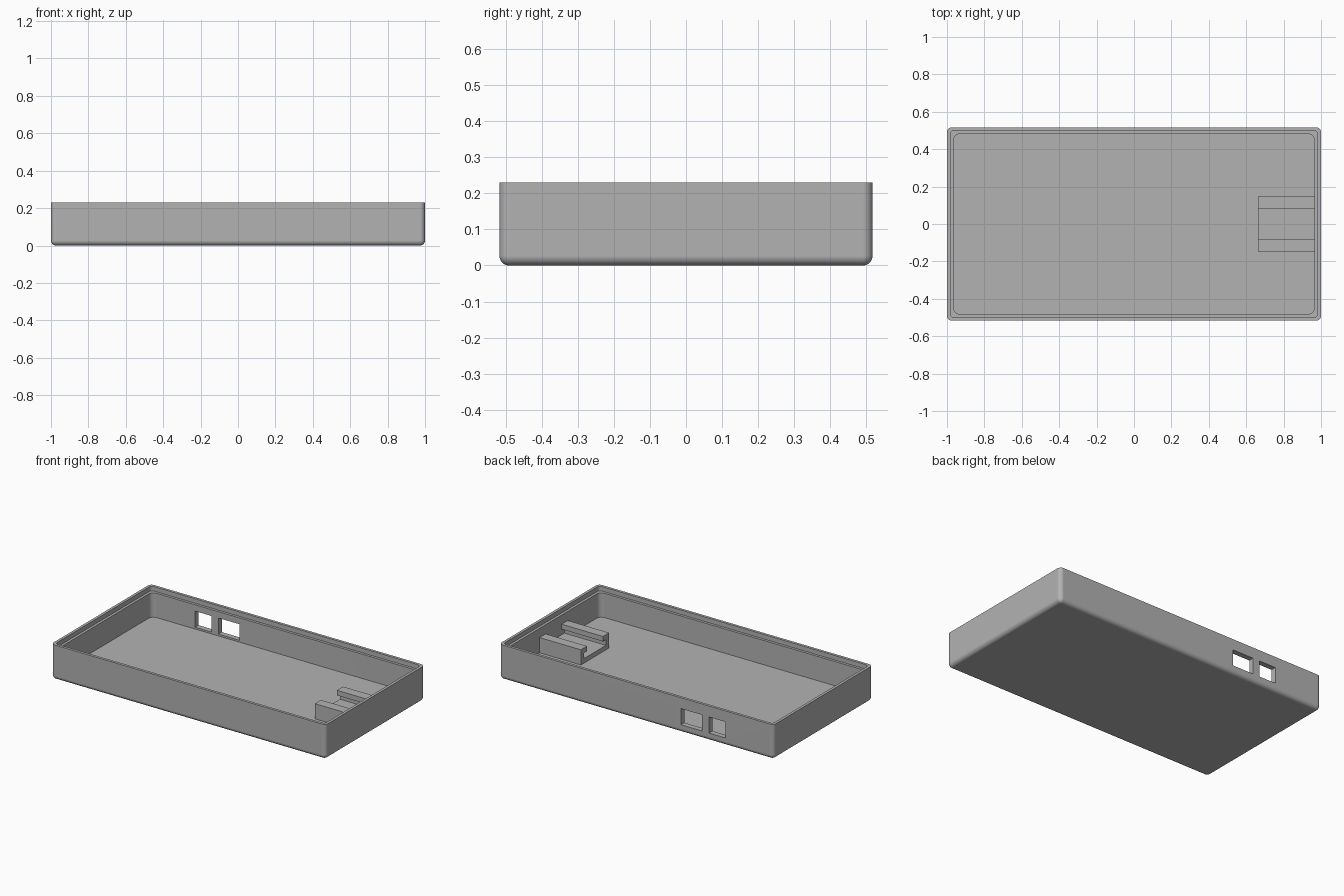
import bpy, bmesh, math

if "Cube" in bpy.data.objects:
    bpy.data.objects.remove(bpy.data.objects["Cube"], do_unlink=True)

HX, HY, H = 1.0, 0.517, 0.23       # outer half sizes and height
R, WALL, LIP = 0.027, 0.035, 0.018  # edge radius, wall and lip thickness
FLOOR, LEDGE = 0.04, 0.2
STEPS = 8

grey = bpy.data.materials.new("plain grey")
grey.use_nodes = True
colour = (0.45, 0.45, 0.45, 1)
grey.diffuse_color = colour
grey.node_tree.nodes["Principled BSDF"].inputs["Base Color"].default_value = colour


def make_object(name, bm):
    bmesh.ops.recalc_face_normals(bm, faces=bm.faces)
    mesh = bpy.data.meshes.new(name)
    bm.to_mesh(mesh)
    bm.free()
    mesh.materials.append(grey)
    obj = bpy.data.objects.new(name, mesh)
    bpy.context.collection.objects.link(obj)
    return obj


def rounded_ring(bm, inset, radius, z):
    """Rounded rectangle of vertices, inset from the outer outline."""
    ring = []
    for q, (sx, sy) in enumerate([(1, 1), (-1, 1), (-1, -1), (1, -1)]):
        cx, cy = sx * (HX - inset - radius), sy * (HY - inset - radius)
        for i in range(STEPS + 1):
            a = (q + i / STEPS) * math.pi / 2
            ring.append(bm.verts.new((cx + radius * math.cos(a), cy + radius * math.sin(a), z)))
    return ring


def box(name, x0, x1, y0, y1, z0, z1):
    bm = bmesh.new()
    bmesh.ops.create_cube(bm, size=1)
    for v in bm.verts:
        v.co = (x1 if v.co.x > 0 else x0, y1 if v.co.y > 0 else y0, z1 if v.co.z > 0 else z0)
    return make_object(name, bm)


# Case shell: rounded bottom edge, outer wall, lip, ledge, inner wall, floor
bm = bmesh.new()
rings = []
for i in range(STEPS + 1):
    a = i / STEPS * math.pi / 2
    inset = R * (1 - math.sin(a)) * 0.98
    rings.append(rounded_ring(bm, inset, R - inset, R * (1 - math.cos(a))))
for inset, radius, z in [(0, R, H), (LIP, 0.02, H), (LIP, 0.02, LEDGE),
                         (WALL, 0.035, LEDGE), (WALL, 0.035, FLOOR)]:
    rings.append(rounded_ring(bm, inset, radius, z))
for low, high in zip(rings, rings[1:]):
    n = len(low)
    for i in range(n):
        j = (i + 1) % n
        bm.faces.new((low[i], low[j], high[j], high[i]))
bm.faces.new(rings[0])
bm.faces.new(rings[-1])
shell = make_object("case_shell", bm)

# Port openings through the back wall
for name, x0, x1 in [("wide_port_cutter", -0.48, -0.325), ("narrow_port_cutter", -0.65, -0.53)]:
    cutter = box(name, x0, x1, HY - 0.1, HY + 0.1, 0.052, 0.158)
    cutter.hide_render = True
    cutter.hide_set(True)
    cutter.display_type = 'WIRE'
    cut = shell.modifiers.new(name, 'BOOLEAN')
    cut.operation = 'DIFFERENCE'
    cut.solver = 'EXACT'
    cut.object = cutter

# Apply the cuts so that smoothing acts on the final faces
bpy.ops.object.select_all(action='DESELECT')
shell.select_set(True)
bpy.context.view_layer.objects.active = shell
for name in [m.name for m in shell.modifiers]:
    bpy.ops.object.modifier_apply(modifier=name)
    bpy.data.objects.remove(bpy.data.objects[name], do_unlink=True)
bpy.ops.object.shade_smooth_by_angle(angle=math.radians(35))
weighted = shell.modifiers.new("weighted_normals", 'WEIGHTED_NORMAL')
weighted.keep_sharp = True

# Slide-in holder: channel section with inward flanges, set against the right end
half = [(0.147, FLOOR - 0.005), (0.147, 0.14), (0.083, 0.14), (0.083, 0.107), (0.113, 0.107), (0.113, 0.07)]
section = half + [(-y, z) for y, z in reversed(half)]
bm = bmesh.new()
face = bm.faces.new([bm.verts.new((0.663, y, z)) for y, z in section])
side = bmesh.ops.extrude_face_region(bm, geom=[face])
verts = [g for g in side["geom"] if isinstance(g, bmesh.types.BMVert)]
bmesh.ops.translate(bm, verts=verts, vec=(HX - WALL - 0.663 + 0.003, 0, 0))
make_object("channel_holder", bm)
